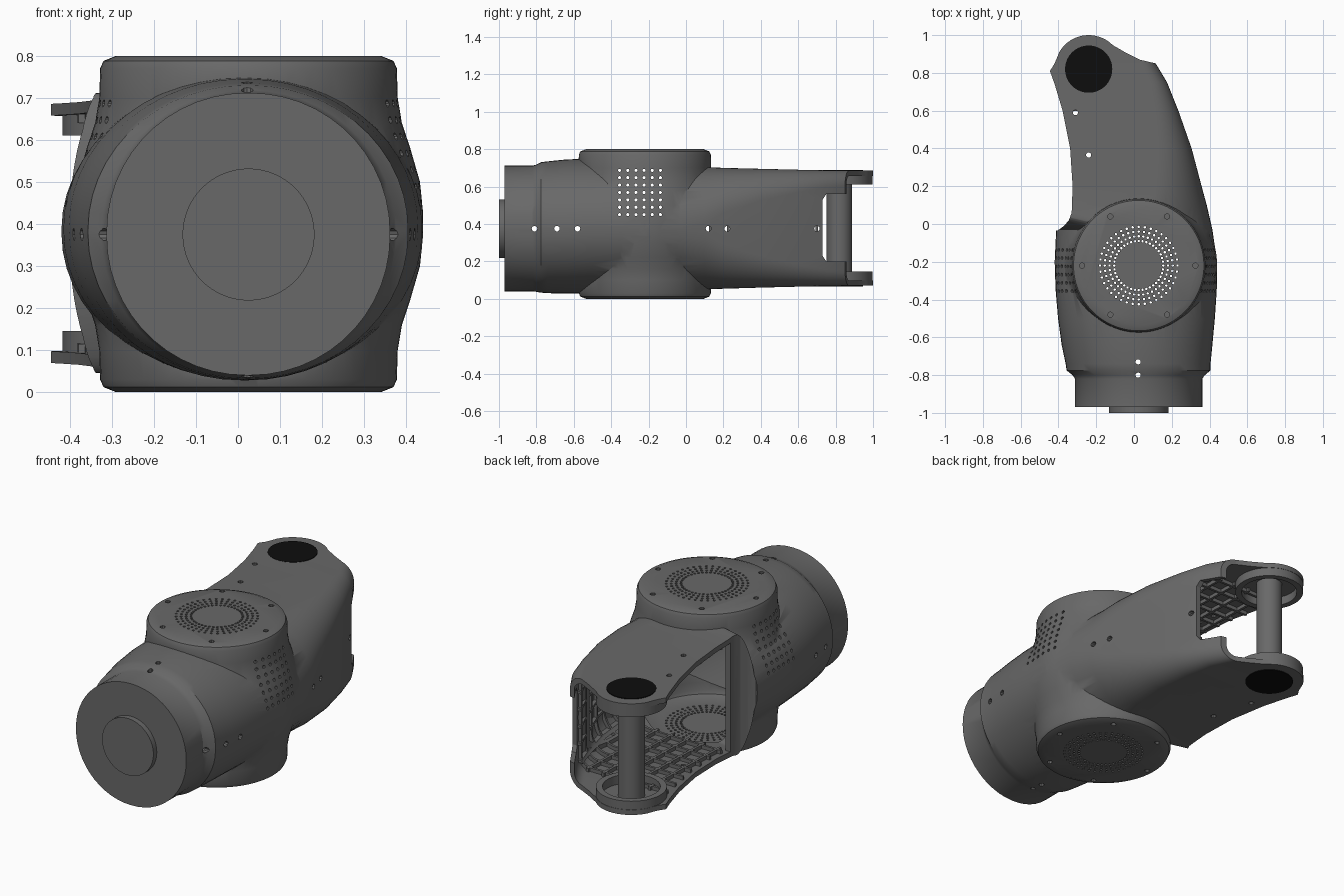
import bpy, bmesh
from math import sin, cos, pi, radians
from mathutils import Matrix, Vector

if "Cube" in bpy.data.objects:
    bpy.data.objects.remove(bpy.data.objects["Cube"])

CX, CY, CZ = 0.025, -0.22, 0.375      # turret axis, barrel height
HX, HY = -0.24, 0.82                  # fork hinge axis


def finish(name, bm):
    bmesh.ops.recalc_face_normals(bm, faces=bm.faces)
    me = bpy.data.meshes.new(name)
    bm.to_mesh(me)
    bm.free()
    ob = bpy.data.objects.new(name, me)
    bpy.context.collection.objects.link(ob)
    return ob


def boolean(ob, other, op, keep=False):
    m = ob.modifiers.new("bool", 'BOOLEAN')
    m.operation, m.object, m.solver = op, other, 'MANIFOLD'
    bpy.context.view_layer.objects.active = ob
    bpy.ops.object.modifier_apply(modifier=m.name)
    if not keep:
        bpy.data.objects.remove(other)
    return ob


def bridge(name, rings):
    bm = bmesh.new()
    rows = [[bm.verts.new(p) for p in r] for r in rings]
    n = len(rows[0])
    for a, b in zip(rows, rows[1:]):
        for i in range(n):
            bm.faces.new((a[i], a[(i + 1) % n], b[(i + 1) % n], b[i]))
    bm.faces.new(rows[0])
    bm.faces.new(rows[-1])
    return finish(name, bm)


def prism(name, pts, lo, hi, axis='z'):
    put = (lambda p, h: (p[0], p[1], h)) if axis == 'z' else (lambda p, h: (h, p[0], p[1]))
    return bridge(name, [[put(p, h) for p in pts] for h in (lo, hi)])


def lathe(name, prof, cx, cy, n=96):
    return bridge(name, [[(cx + r * cos(2 * pi * i / n), cy + r * sin(2 * pi * i / n), z)
                          for i in range(n)] for r, z in prof])


def cylinders(name, items, axis='z', seg=10):
    bm = bmesh.new()
    rot = {'z': Matrix(), 'x': Matrix.Rotation(pi / 2, 4, 'Y'), 'y': Matrix.Rotation(pi / 2, 4, 'X')}[axis]
    for pos, r, depth in items:
        bmesh.ops.create_cone(bm, cap_ends=True, segments=seg, radius1=r, radius2=r, depth=depth,
                              matrix=Matrix.Translation(pos) @ rot)
    return finish(name, bm)


# y, left, right, bottom, top, corner radius
STATIONS = [(-0.97, -0.313, 0.362, 0.04, 0.712, .5), (-0.82, -0.313, 0.362, 0.04, 0.712, .5),
            (-0.80, -0.325, 0.375, 0.037, 0.718, .5), (-0.775, -0.357, 0.405, 0.033, 0.73, .5),
            (-0.74, -0.362, 0.405, 0.03, 0.735, .5), (-0.64, -0.383, 0.415, 0.028, 0.745, .5),
            (-0.50, -0.402, 0.428, 0.03, 0.75, .5), (-0.35, -0.415, 0.438, 0.03, 0.745, .5),
            (-0.20, -0.420, 0.440, 0.03, 0.735, .48), (-0.03, -0.412, 0.415, 0.04, 0.72, .42),
            (0.10, -0.9, 0.385, 0.05, 0.705, .30), (0.20, -0.9, 0.358, 0.054, 0.70, .24),
            (0.40, -0.9, 0.305, 0.06, 0.695, .17), (0.60, -0.9, 0.235, 0.065, 0.69, .12),
            (0.75, -0.9, 0.175, 0.068, 0.687, .09), (0.85, -0.9, 0.115, 0.07, 0.685, .08),
            (1.08, -0.9, 0.0, 0.07, 0.685, .08)]


def body_loft(t, k=14):
    rings = []
    for y, xl, xr, zb, zt, r in STATIONS:
        hw, hh = (xr - xl) / 2 - t, (zt - zb) / 2 - t
        mx, mz = (xl + xr) / 2, (zb + zt) / 2
        rx, rz = min(r - t, hw * .985), min(r - t, hh * .985)
        ring = []
        for q, (sx, sz) in enumerate(((1, 1), (-1, 1), (-1, -1), (1, -1))):
            for i in range(k):
                a = q * pi / 2 + pi / 2 * i / (k - 1)
                ring.append((mx + sx * (hw - rx) + rx * cos(a), y, mz + sz * (hh - rz) + rz * sin(a)))
        rings.append(ring)
    return bridge("body_loft", rings)


def turret(t):
    half = [(.315, .4), (.345, .388), (.353, .37), (.355, .30), (.365, .24),
            (.385, .18), (.408, .10), (.415, 0.03)]
    prof = [(r - t, .4 + z - (t if z > .36 else 0)) for r, z in half]
    return lathe("turret", prof + [(r, .8 - z) for r, z in reversed(prof)], CX, CY)


def hollow(t):
    return boolean(body_loft(t), turret(t), 'UNION')


# plan outline of the outside: open left edge, fork tip, right side left free
arc = [(HX + .18 * cos(radians(a)), HY + .18 * sin(radians(a))) for a in range(45, 151, 7)]
PLAN = [(.7, -1.1), (.7, .85), (.115, .85), (.03, .87), (-.04, .905)] + arc + [
    (-.42, .85), (-.445, .81), (-.42, .74), (-.378, .6), (-.338, .4), (-.325, .2), (-.33, .06),
    (-.345, .02), (-.37, -.01), (-.405, -.035), (-.7, -.035), (-.7, -1.1)]
# plan outline of the cavity: keeps the front cap and the curved flange on the left
CAVITY = [(.7, -.94), (.7, 1.2), (-.7, 1.2), (-.7, .08), (-.297, .08), (-.3, .05), (-.32, 0),
          (-.35, -.035), (-.385, -.065), (-.7, -.065), (-.7, -.94)]

# main shell
shell = hollow(0)
shell.name = "housing_shell"
boolean(shell, prism("plan", PLAN, -.2, 1), 'INTERSECT')
boolean(shell, boolean(hollow(.028), prism("cavity", CAVITY, -.2, 1), 'INTERSECT'), 'DIFFERENCE')

# notch in the end of the right wall
boolean(shell, prism("notch", [(.75, .2), (1.1, .2), (1.1, .56), (.75, .56), (.73, .53), (.73, .23)],
                     0, .5, 'x'), 'DIFFERENCE')

# vent rings, cover screws, top and bottom holes
zholes = [((CX + r * cos(a), CY + r * sin(a), .4), .0065, 2)
          for r in (.13, .155, .18, .205) for a in [2 * pi * i / 40 for i in range(40)]]
zholes += [((CX + .3 * cos(i * pi / 3), CY + .3 * sin(i * pi / 3), z), .014, .036)
           for i in range(6) for z in (0, .8)]
zholes += [((x, y, .4), .014, 2) for x, y in ((.022, -.8), (.022, -.73), (-.31, .59), (-.24, .365))]
boolean(shell, cylinders("z_holes", zholes), 'DIFFERENCE')

# side vent grid and side screw holes
xholes = [((0, -.355 + .0436 * i, .45 + .0395 * j), .0085, 2) for i in range(6) for j in range(7)]
xholes += [((0, y, CZ), .015, 2) for y in (-.81, -.69, -.58, .12, .22, .70)]
boolean(shell, cylinders("x_holes", xholes, 'x'), 'DIFFERENCE')

# lattice of stiffening ribs inside the arm
layer = boolean(body_loft(.024), body_loft(.048), 'DIFFERENCE')
boolean(layer, prism("rib_area", [(.7, .1), (.7, .72), (-.385, .72), (-.36, .6), (-.32, .4),
                                  (-.305, .2), (-.31, .1)], -.2, 1), 'INTERSECT')
ribs = []
for axis, start, step, count in ((0, -.28, .095, 8), (1, .13, .095, 7), (2, .14, .095, 6)):
    bm = bmesh.new()
    for i in range(count):
        loc, size = Vector((0, 0, 0)), Vector((4, 4, 4))
        loc[axis], size[axis] = start + step * i, .014
        bmesh.ops.create_cube(bm, size=1, matrix=Matrix.Translation(loc) @ Matrix.Diagonal((*size, 1)))
    slabs = finish("ribs_" + "xyz"[axis], bm)
    ribs.append(boolean(slabs, layer, 'INTERSECT', keep=True))
bpy.data.objects.remove(layer)

# fork hinge: post, thick rims, dark caps
post = cylinders("hinge_post", [((HX, HY, .3775), .068, .6)], seg=48)
rims, caps = [], []
for tag, z, zc in (("upper", .646, .676), ("lower", .109, .079)):
    rim = cylinders(tag + "_fork_rim", [((HX, HY, z), .178, .072)], seg=64)
    boolean(rim, cylinders("bore", [((HX, HY, z), .145, .2)], seg=64), 'DIFFERENCE')
    rims.append(rim)
    caps.append(cylinders(tag + "_hinge_cap", [((HX, HY, zc), .125, .026)], seg=64))

# front flange disc
disc = cylinders("front_disc", [((CX, -.98, CZ), .157, .04)], 'y', 64)


def material(name, v):
    m = bpy.data.materials.new(name)
    m.diffuse_color = (v, v, v, 1)
    m.use_nodes = True
    m.node_tree.nodes["Principled BSDF"].inputs["Base Color"].default_value = m.diffuse_color
    return m


grey, black = material("dark_grey", .14), material("black", .004)
for ob in [shell, post, disc] + ribs + rims + caps:
    ob.data.materials.clear()
    ob.data.materials.append(black if ob in caps else grey)
    bpy.ops.object.select_all(action='DESELECT')
    ob.select_set(True)
    bpy.context.view_layer.objects.active = ob
    bpy.ops.object.shade_smooth_by_angle(angle=radians(32))
